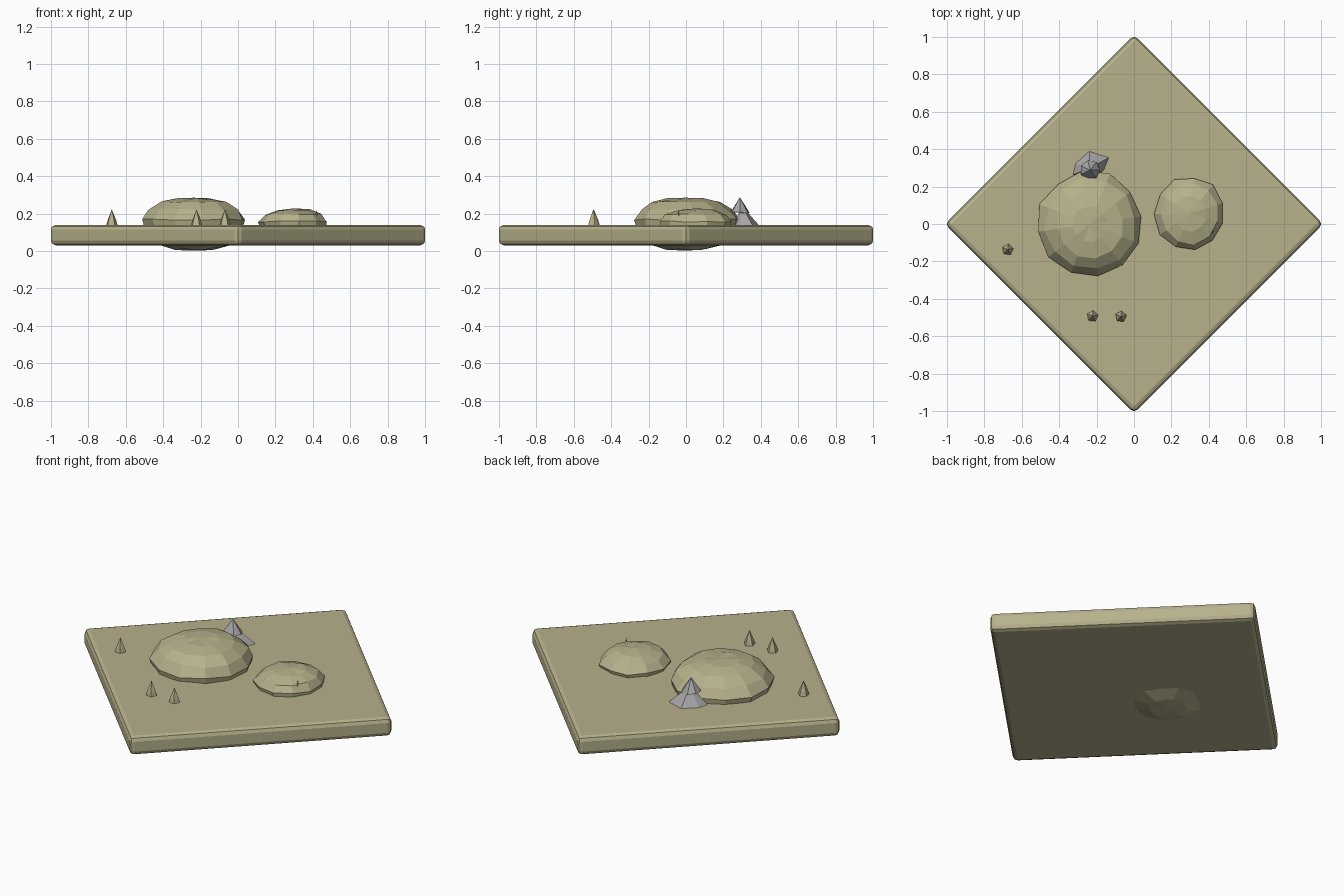
import bpy, bmesh, math, random
from mathutils import Vector

if "Cube" in bpy.data.objects:
    bpy.data.objects.remove(bpy.data.objects["Cube"])

random.seed(4)


def material(name, rgb):
    m = bpy.data.materials.new(name)
    m.diffuse_color = (*rgb, 1)
    m.use_nodes = True
    m.node_tree.nodes["Principled BSDF"].inputs["Base Color"].default_value = m.diffuse_color
    return m


SAND = material("olive sand", (0.47, 0.44, 0.26))
GREY = material("grey stone", (0.39, 0.38, 0.39))


def finish(bm, name, mat):
    bmesh.ops.recalc_face_normals(bm, faces=bm.faces[:])
    me = bpy.data.meshes.new(name)
    bm.to_mesh(me)
    bm.free()
    me.materials.append(mat)
    ob = bpy.data.objects.new(name, me)
    bpy.context.collection.objects.link(ob)
    return ob


def stack(bm, centre, rings, sides, jitter=0.0, scale_y=1.0, turn=0.0):
    """Closed body from (radius, z) rings; radius 0 makes a pole."""
    cx, cy = centre
    levels = []
    for r, z in rings:
        if r == 0:
            levels.append([bm.verts.new((cx, cy, z))])
            continue
        row = []
        for i in range(sides):
            a = turn + 2 * math.pi * i / sides
            k = r * (1 + random.uniform(-jitter, jitter))
            dz = random.uniform(-jitter, jitter) * 0.12
            row.append(bm.verts.new((cx + k * math.cos(a),
                                     cy + k * scale_y * math.sin(a), z + dz)))
        levels.append(row)
    for a, b in zip(levels, levels[1:]):
        for i in range(sides):
            j = (i + 1) % sides
            ring = [a[i % len(a)], a[j % len(a)], b[j % len(b)], b[i % len(b)]]
            ring = list(dict.fromkeys(ring))
            bm.faces.new(ring)
    for row, is_end in ((levels[0], True), (levels[-1], True)):
        if len(row) > 2:
            bm.faces.new(row)


# Diamond-shaped ground slab with rounded edges
bm = bmesh.new()
bmesh.ops.create_cube(bm, size=1)
side = math.sqrt(2) * 1.011
for v in bm.verts:
    p = Vector((v.co.x * side, v.co.y * side, v.co.z * 0.11))
    c = math.sqrt(0.5)
    v.co = ((p.x - p.y) * c, (p.x + p.y) * c, p.z + 0.085)
slab = finish(bm, "ground_slab", SAND)
bev = slab.modifiers.new("bevel", "BEVEL")
bev.width = 0.026
bev.segments = 2

# Large mound, its underside pokes out below the slab
bm = bmesh.new()
stack(bm, (-0.235, 0.0),
      [(0, 0.003), (0.10, 0.008), (0.19, 0.034), (0.265, 0.10), (0.282, 0.168),
       (0.245, 0.222), (0.18, 0.262), (0.095, 0.280), (0, 0.285)],
      12, 0.035, 1.0, 0.15)
finish(bm, "large_mound", SAND)

# Small mound
bm = bmesh.new()
stack(bm, (0.298, 0.055),
      [(0, 0.06), (0.12, 0.075), (0.175, 0.11), (0.187, 0.158),
       (0.155, 0.195), (0.09, 0.220), (0, 0.228)],
      11, 0.04, 1.05, 0.3)
finish(bm, "small_mound", SAND)

# Tiny thorn on the small mound
bm = bmesh.new()
stack(bm, (0.42, -0.04), [(0.010, 0.17), (0, 0.222)], 5)
finish(bm, "thorn", SAND)

# Grey rock: irregular flared skirt with a narrow cone on top
bm = bmesh.new()
outline = [(-0.24, 0.397), (-0.125, 0.36), (-0.155, 0.285), (-0.21, 0.245),
           (-0.335, 0.26), (-0.32, 0.325)]
base = [bm.verts.new((x, y, 0.13)) for x, y in outline]
tip = bm.verts.new((-0.235, 0.30, 0.24))
for i in range(6):
    bm.faces.new((base[i], base[(i + 1) % 6], tip))
bm.faces.new(base)
stack(bm, (-0.235, 0.288), [(0.053, 0.205), (0, 0.288)], 7, 0.05)
finish(bm, "grey_rock", GREY)

# Small tufts: five-sided spikes
for n, c in enumerate([(-0.675, -0.137), (-0.222, -0.493), (-0.07, -0.495)]):
    bm = bmesh.new()
    stack(bm, c, [(0.034, 0.13), (0.024, 0.165), (0, 0.223)], 5, 0, 1.0, 0.2)
    finish(bm, f"tuft_{n + 1}", SAND)
